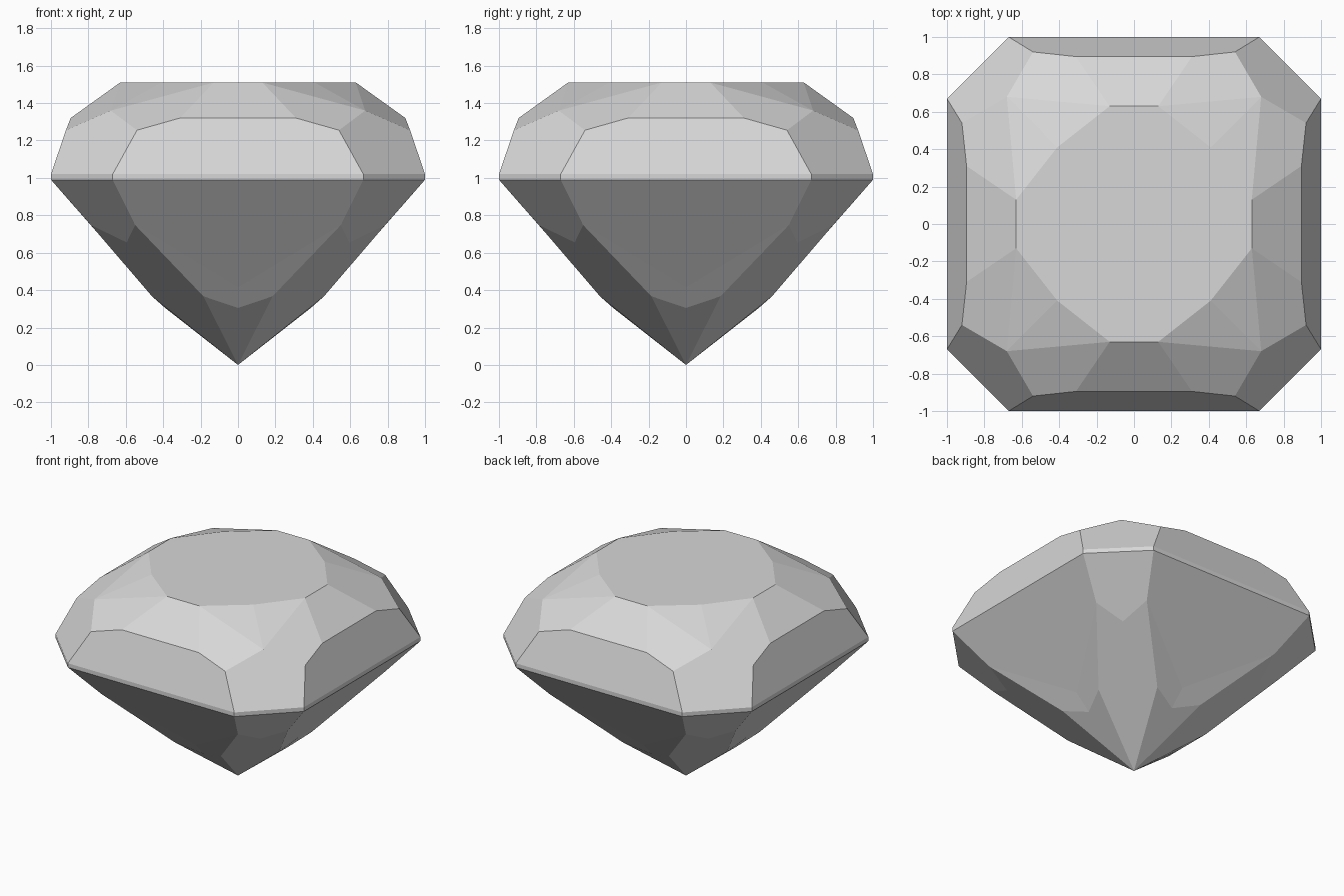
import bpy
import bmesh
import math
from mathutils import Matrix, Vector

cube = bpy.data.objects.get("Cube")
if cube:
    bpy.data.objects.remove(cube, do_unlink=True)

# Single stone colour
stone = bpy.data.materials.new("pale_grey_stone")
stone.use_nodes = True
colour = (0.68, 0.68, 0.68, 1)
stone.diffuse_color = colour
stone.node_tree.nodes["Principled BSDF"].inputs["Base Color"].default_value = colour


def across(p):
    """Mirror a point left to right."""
    return Vector((-p.x, p.y, p.z))


def swap(p):
    """Mirror a point across the front corner diagonal."""
    return Vector((-p.y, -p.x, p.z))


def symmetric(half, flip):
    """Close an outline with its mirrored half, in reverse order."""
    return half + [flip(p) for p in reversed(half) if (flip(p) - p).length > 1e-5]


# Key points of the right half of the front
table_side = Vector((0.13, -0.63, 1.51))
table_corner = Vector((0.41, -0.41, 1.51))
crown_corner = Vector((0.68, -0.68, 1.36))
crown_inner = Vector((0.31, -0.895, 1.32))
crown_outer = Vector((0.54, -0.92, 1.255))
girdle_top = Vector((0.67, -1, 1.02))
girdle_low = Vector((0.67, -1, 0.99))
shoulder = Vector((0.55, -0.787, 0.748))
corner_keel = Vector((0.595, -0.595, 0.655))
front_keel = Vector((0, -0.495, 0.414))
kite_top = Vector((0.185, -0.46, 0.367))
kite_mid = Vector((0, -0.39, 0.305))
tip = Vector((0, 0, 0))

# Facets lying across the front centre line
facets = [
    symmetric([table_side, crown_inner], across),
    symmetric([crown_inner, crown_outer, girdle_top], across),
    symmetric([girdle_top, girdle_low], across),
    symmetric([girdle_low, shoulder, front_keel], across),
    symmetric([tip, kite_top, kite_mid], across),
]
# Facets lying across the corner diagonal
facets += [
    symmetric([crown_corner, crown_outer, girdle_top], swap),
    symmetric([girdle_top, girdle_low], swap),
    symmetric([girdle_low, shoulder, corner_keel], swap),
    symmetric([tip, kite_top, shoulder, corner_keel], swap),
]
# Small facets that come in left and right pairs
for pair in (
    [table_side, table_corner, crown_corner],
    [table_side, crown_corner, crown_outer, crown_inner],
    [front_keel, shoulder, kite_top, kite_mid],
):
    facets += [pair, [across(p) for p in pair]]

# Turn the front set round to all four sides
bm = bmesh.new()
table = []
for quarter in range(4):
    turn = Matrix.Rotation(quarter * math.pi / 2, 3, "Z")
    for facet in facets:
        bm.faces.new([bm.verts.new(turn @ p) for p in facet])
    table += [turn @ p for p in (across(table_side), table_side, table_corner)]

# Flat table on top
bm.faces.new([bm.verts.new(p) for p in table])

bmesh.ops.remove_doubles(bm, verts=bm.verts[:], dist=0.001)
bmesh.ops.recalc_face_normals(bm, faces=bm.faces[:])
mesh = bpy.data.meshes.new("cut_gem")
bm.to_mesh(mesh)
bm.free()
mesh.materials.append(stone)
gem = bpy.data.objects.new("cut_gem", mesh)
bpy.context.collection.objects.link(gem)
